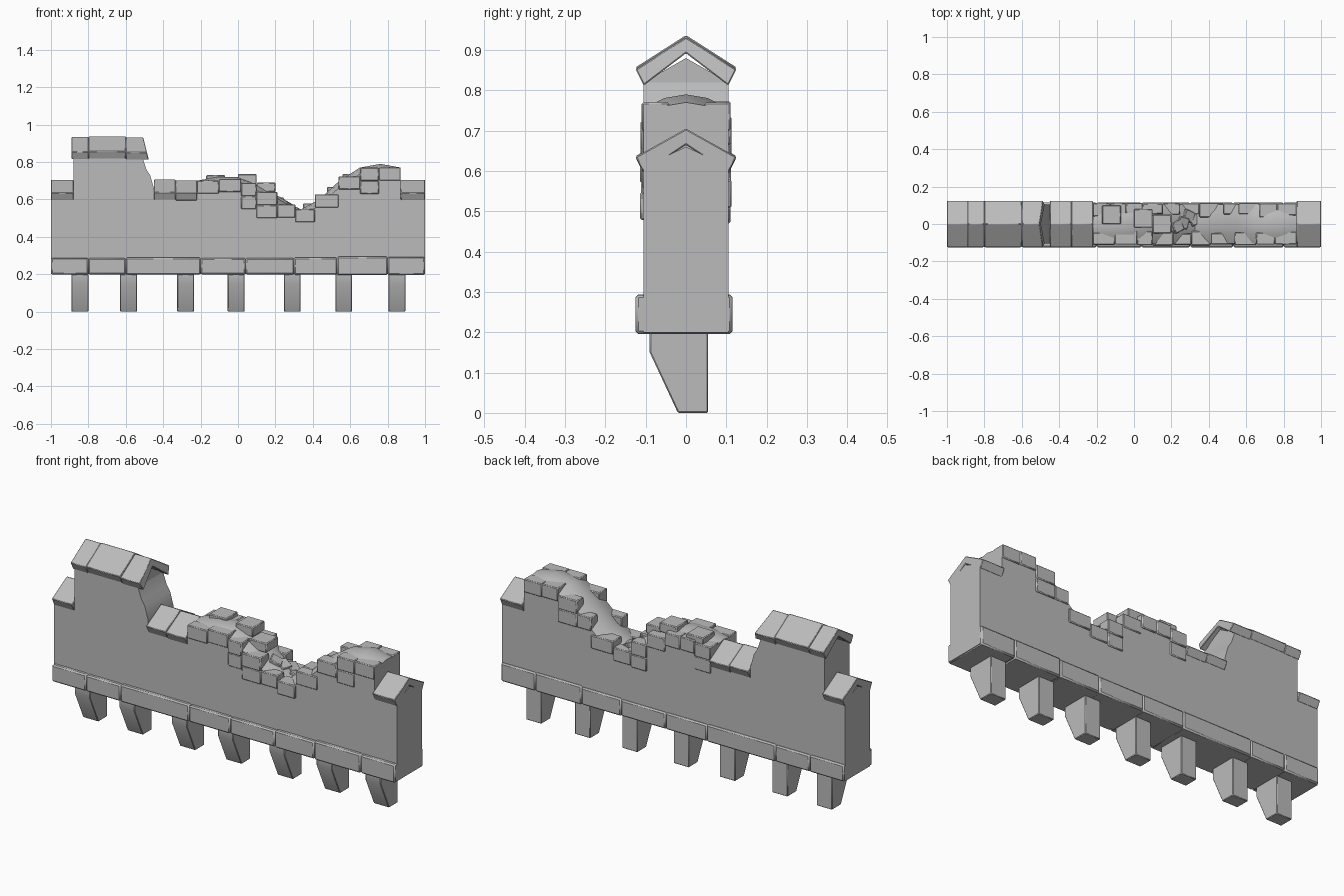
import bpy, bmesh, random
from mathutils import Vector

random.seed(4)
if "Cube" in bpy.data.objects:
    bpy.data.objects.remove(bpy.data.objects["Cube"], do_unlink=True)

FACE = 0.105          # half depth of the wall
EAVE = 0.125          # half depth of the coping and moulding
FLOOR = 0.2           # underside of the wall
LOW_EDGE, LOW_RIDGE = 0.61, 0.66
HIGH_EDGE, HIGH_RIDGE = 0.82, 0.88
MERLON_LEFT, MERLON_RIGHT = -0.88, -0.51
SLOPE_END, BREAK_START, BREAK_END = -0.45, -0.22, 0.87

stone = bpy.data.materials.new("grey stone")
stone.use_nodes = True
stone.diffuse_color = (0.5, 0.5, 0.5, 1)
stone.node_tree.nodes["Principled BSDF"].inputs["Base Color"].default_value = stone.diffuse_color


def loft(name, rings, bevel=0.0):
    """Join rings of equal point count into a closed solid."""
    bm = bmesh.new()
    loops = [[bm.verts.new(point) for point in ring] for ring in rings]
    count = len(loops[0])
    for first, second in zip(loops, loops[1:]):
        for i in range(count):
            j = (i + 1) % count
            bm.faces.new((first[i], first[j], second[j], second[i]))
    bm.faces.new(loops[0])
    bm.faces.new(loops[-1])
    bmesh.ops.recalc_face_normals(bm, faces=bm.faces)
    mesh = bpy.data.meshes.new(name)
    bm.to_mesh(mesh)
    bm.free()
    mesh.materials.append(stone)
    part = bpy.data.objects.new(name, mesh)
    bpy.context.scene.collection.objects.link(part)
    if bevel:
        worn = part.modifiers.new("worn edges", "BEVEL")
        worn.width = bevel
        worn.segments = 1
    bpy.ops.object.select_all(action="DESELECT")
    part.select_set(True)
    bpy.context.view_layer.objects.active = part
    bpy.ops.object.shade_smooth_by_angle(angle=0.5)
    return part


def extrude(name, section, x0, x1, bevel=0.0):
    """Push a section of (y, z) points along the wall."""
    return loft(name, [[(x, y, z) for y, z in section] for x in (x0, x1)], bevel)


def block(name, x0, x1, y0, y1, z0, z1, bevel=0.004):
    return extrude(name, [(y0, z0), (y1, z0), (y1, z1), (y0, z1)], x0, x1, bevel)


def gable(name, x0, x1, edge, ridge):
    section = [(-FACE, FLOOR), (FACE, FLOOR), (FACE, edge), (0, ridge), (-FACE, edge)]
    return extrude(name, section, x0, x1)


def rough_wall(name, x0, x1, heights, fall):
    """Wall with evenly spaced ridge heights and a domed top falling to each face."""
    rings = []
    for i, ridge in enumerate(heights):
        x = x0 + (x1 - x0) * i / (len(heights) - 1)
        dome = [(FACE * t, ridge - fall * t * t) for t in (1, 0.5, 0, -0.5, -1)]
        rings.append([(x, y, z) for y, z in [(-FACE, FLOOR), (FACE, FLOOR)] + dome])
    return loft(name, rings)


def cap(name, x0, x1, top, drop=0.07, lean=0.0):
    """Gabled coping stone, hollow beneath so that it sits on the wall."""
    eave, lip = top - drop, 0.04
    section = [(-EAVE, eave), (0, top), (EAVE, eave),
               (FACE, eave - lip), (0, top - lip), (-FACE, eave - lip)]
    part = extrude(name, section, x0, x1, 0.003)
    for vertex in part.data.vertices[len(section):]:
        vertex.co.x -= lean * (vertex.co.z - eave)
    return part


# Whole parts of the wall
gable("wall_right_end", -1, MERLON_LEFT, LOW_EDGE, LOW_RIDGE)
gable("merlon", MERLON_LEFT, MERLON_RIGHT, HIGH_EDGE, HIGH_RIDGE)
gable("low_wall", SLOPE_END, BREAK_START, LOW_EDGE, LOW_RIDGE)
gable("wall_left_end", BREAK_END, 1, LOW_EDGE, LOW_RIDGE)

# Broken parts of the wall
rough_wall("merlon_break", MERLON_RIGHT, SLOPE_END,
           [HIGH_EDGE, 0.76, 0.73, LOW_RIDGE], 0)
break_line = [0.7, 0.72, 0.72, 0.68, 0.61, 0.54, 0.6, 0.7, 0.77, 0.79, 0.77]
rough_wall("broken_wall", BREAK_START, BREAK_END, break_line, 0.035)

# Coping stones
cap("right_end_cap", -1, MERLON_LEFT, 0.705)
cap("left_end_cap", BREAK_END, 1, 0.705)
middle = (SLOPE_END + BREAK_START) / 2
cap("low_cap", SLOPE_END, middle, 0.707)
cap("low_cap", middle, BREAK_START, 0.703)
cap("merlon_cap", -0.89, -0.8, 0.934, 0.08)
cap("merlon_cap", -0.8, -0.6, 0.937, 0.08)
cap("merlon_cap", -0.6, -0.487, 0.932, 0.08, 0.25)

# Base moulding, with slightly uneven stones
joints = [-1, -0.8, -0.6, -0.2, 0.04, 0.3, 0.53, 0.8, 1]
for start, end in zip(joints, joints[1:]):
    wear = random.uniform(0, 0.01)
    block("base_moulding", start, end, -EAVE, EAVE - 0.01,
          FLOOR - wear / 2, 0.285 + wear, 0.007)

# Supporting corbels with a sloping front
corbel_section = [(-0.09, FLOOR), (-0.09, 0.15), (-0.02, 0), (0.055, 0), (0.055, FLOOR)]
for x in (-0.845, -0.585, -0.28, -0.01, 0.29, 0.565, 0.85):
    extrude("corbel", corbel_section, x - 0.045, x + 0.045, 0.003)


def break_height(x):
    """Ridge height of the broken wall at x."""
    place = (x - BREAK_START) / (BREAK_END - BREAK_START) * (len(break_line) - 1)
    i = min(int(place), len(break_line) - 2)
    return break_line[i] + (break_line[i + 1] - break_line[i]) * (place - i)


# Stepped bricks along the break on both faces, with some in the course below
COURSE = 0.07
for side in (-1, 1):
    start = BREAK_START
    while start < BREAK_END:
        end = start + random.uniform(0.08, 0.13)
        if BREAK_END - end < COURSE:
            end = BREAK_END
        top = break_height((start + end) / 2) - 0.01
        for course in range(random.choice((1, 1, 2))):
            faces = sorted(side * (FACE + depth) for depth in
                           (random.uniform(0.004, 0.009), -random.uniform(0.05, 0.07)))
            upper = top - course * COURSE
            block("broken_brick", start, end, *faces, upper - COURSE, upper)
        start = end

# Slabs left on the broken top
for start, near, top in ((-0.17, 0, 0.73), (0, -0.02, 0.735), (0.1, -0.05, 0.69)):
    block("top_slab", start, start + 0.1, near, near + 0.1, top - 0.05, top)

# Jagged rubble in the gap
for i in range(4):
    x, size = 0.23 + i * 0.03, 0.03
    rubble = block("rubble", -size, size, -size, size, -size / 2, size / 2)
    rubble.location = Vector((x, random.uniform(-0.05, 0.05), break_height(x) - 0.01))
    rubble.rotation_euler = (random.uniform(-0.3, 0.3), 0.5, random.uniform(-0.5, 0.5))
